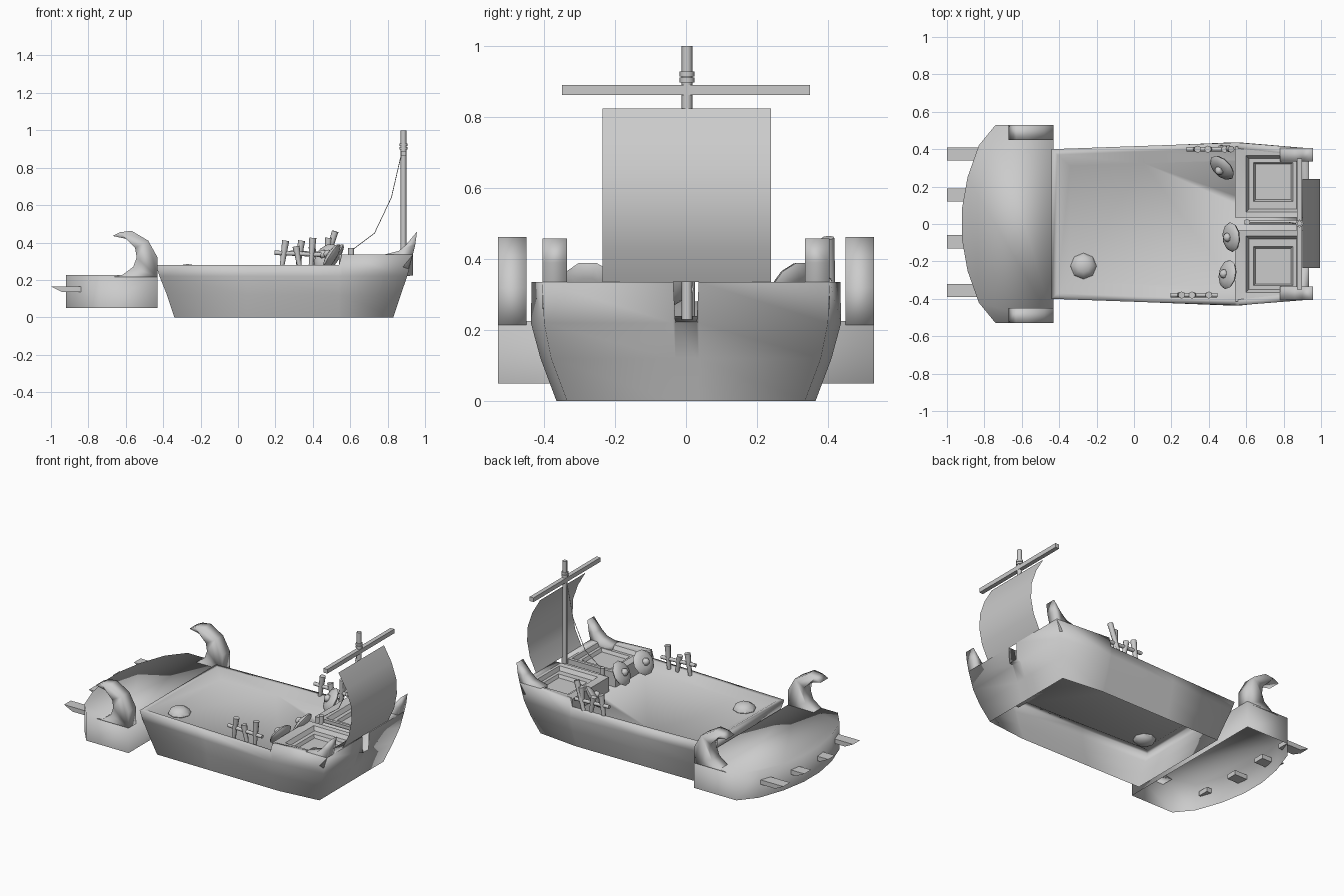
import bpy, bmesh, math
from mathutils import Vector

if "Cube" in bpy.data.objects:
    bpy.data.objects.remove(bpy.data.objects["Cube"])

grey = bpy.data.materials.new("plain_grey")
grey.use_nodes = True
grey.diffuse_color = (0.6, 0.6, 0.6, 1)
grey.node_tree.nodes["Principled BSDF"].inputs["Base Color"].default_value = (0.6, 0.6, 0.6, 1)


def finish(name, bm, angle=40):
    bmesh.ops.recalc_face_normals(bm, faces=bm.faces)
    mesh = bpy.data.meshes.new(name)
    bm.to_mesh(mesh)
    bm.free()
    obj = bpy.data.objects.new(name, mesh)
    bpy.context.collection.objects.link(obj)
    mesh.materials.append(grey)
    bpy.ops.object.select_all(action='DESELECT')
    obj.select_set(True)
    bpy.context.view_layer.objects.active = obj
    bpy.ops.object.shade_smooth_by_angle(angle=math.radians(angle))
    return obj


def bridge(bm, a, b):
    n = len(a)
    for i in range(n):
        j = (i + 1) % n
        bm.faces.new((a[i], a[j], b[j], b[i]))


def prism(name, outline, lo, hi, axis, caps=(True, True), angle=40):
    """Extrude a 2D outline along y or z."""
    bm = bmesh.new()
    rings = []
    for t in (lo, hi):
        rings.append([bm.verts.new((p, t, q) if axis == 'y' else (p, q, t)) for p, q in outline])
    bridge(bm, *rings)
    for ring, cap in zip(rings, caps):
        if cap:
            bm.faces.new(ring)
    return finish(name, bm, angle)


def rod(name, start, end, r1, r2=None, sides=8):
    a, b = Vector(start), Vector(end)
    d = b - a
    bm = bmesh.new()
    bmesh.ops.create_cone(bm, cap_ends=True, segments=sides, radius1=r1,
                          radius2=r1 if r2 is None else r2, depth=d.length)
    obj = finish(name, bm, 50)
    obj.location = (a + b) / 2
    obj.rotation_euler = d.to_track_quat('Z', 'Y').to_euler()
    return obj


def mirrored(half):
    return half + [(x, -y) for x, y in reversed(half)]


def hull_height(x, y, z):
    """Notch the bow in the middle and raise its rim on both sides."""
    if abs(y) < .033:
        return min(z, .225)
    return .335 if z == .28 and x > .55 else z


# Hull: open-bottomed shell, rolled over the rim and down to the inner floor
bm = bmesh.new()
levels = [(0, -.34, .83, .36, .365, .335), (.12, -.38, .87, .385, .41, .38),
          (.22, -.42, .905, .395, .437, .40), (.28, -.44, .935, .40, .435, .405),
          (.28, -.41, .89, .37, .405, .37), (.24, -.34, .87, .31, .34, .31)]
rings = []
for z, back, front, y_back, y_mid, y_front in levels:
    half = [(back, y_back), (.05, (y_back + y_mid) / 2), (.54, y_mid), (.555, y_mid),
            (front, y_front), (front, .036), (front, .03)]
    rings.append([bm.verts.new((x, y, hull_height(x, y, z))) for x, y in mirrored(half)])
for a, b in zip(rings, rings[1:]):
    bridge(bm, a, b)
bm.faces.new(rings[-1])
finish("hull", bm, 100)

for side, tag in ((1, "left"), (-1, "right")):
    # Raised bow deck with a shallow stepped hatch
    bm = bmesh.new()
    corners = [(.54, .035), (.54, .415), (.89, .37), (.89, .035)]
    low = [bm.verts.new((x, y * side, .24)) for x, y in corners]
    top = [bm.verts.new((x, y * side, .335)) for x, y in corners]
    bridge(bm, low, top)
    bm.faces.new(low)
    previous = top
    for x0, x1, y0, y1, z in ((.60, .88, .065, .365, .33), (.615, .87, .08, .35, .305),
                              (.64, .85, .12, .33, .305), (.65, .84, .13, .32, .285),
                              (.68, .82, .16, .29, .285)):
        ring = [bm.verts.new((x, y * side, z)) for x, y in ((x0, y0), (x0, y1), (x1, y1), (x1, y0))]
        bridge(bm, previous, ring)
        previous = ring
    bm.faces.new(previous)
    finish(tag + "_bow_deck", bm)

    # Upswept bow horn
    prism(tag + "_bow_horn", [(.78, .30), (.78, .335), (.86, .355), (.90, .39), (.957, .458),
                              (.948, .39), (.935, .335), (.91, .26)],
          .335 * side, .405 * side, 'y', angle=100)

    # Curled stern horn rising from the platform
    prism(tag + "_stern_horn", [(-.43, .215), (-.43, .32), (-.48, .41), (-.57, .463),
                                (-.63, .455), (-.67, .435), (-.60, .42), (-.55, .37), (-.542, .32),
                                (-.56, .27), (-.62, .225), (-.67, .215)],
          .45 * side, .53 * side, 'y', angle=100)

    # Peg rack on the rail
    y = .40 if side > 0 else -.38
    x = .28 if side > 0 else .195
    rod(tag + "_rack_bar", (x, y, .345), (x + .25, y, .335), .012)
    for i, (lean, height) in enumerate(((.01, .41), (-.01, .38), (.005, .425))):
        px = x + .05 + .075 * i
        rod(f"{tag}_rack_peg_{i + 1}", (px - lean, y, .27), (px + lean, y, height), .012, .019)
rod("leaning_peg", (.46, .41, .27), (.52, .40, .46), .012, .018)

# Stern platform: rounded shell, open underneath
prism("stern_platform", mirrored([(-.43, .53), (-.74, .53), (-.83, .42), (-.89, .25), (-.92, .08)]),
      .05, .225, 'z', (False, True), 100)

# Oars through the stern wall
for i, y in enumerate((.375, .155, -.095, -.355)):
    prism(f"oar_{i + 1}", [(-.83, .135), (-.83, .165), (-1, .165), (-.94, .135)],
          y - .035, y + .035, 'y')

# Mast, lashings and square yard
rod("mast", (.885, .003, .23), (.885, .003, 1), .015)
for i, z in enumerate((.905, .922)):
    rod(f"mast_lashing_{i + 1}", (.885, .003, z - .007), (.885, .003, z + .007), .021)
prism("yard", [(.871, .862), (.899, .862), (.899, .89), (.871, .89)], -.35, .35, 'y')

# Billowing sail: a single curved sheet
bm = bmesh.new()
rows = [[bm.verts.new((x, y, z)) for y in (-.235, .24)]
        for x, z in ((.93, .335), (.975, .43), (.995, .53), (.99, .63), (.955, .73), (.90, .825))]
for a, b in zip(rows, rows[1:]):
    bm.faces.new((a[0], a[1], b[1], b[0]))
finish("sail", bm)

# Rope, its post and the low centre spar
rope = [(.88, 0, .9), (.82, .01, .64), (.73, .01, .45), (.61, .01, .36)]
for i, (a, b) in enumerate(zip(rope, rope[1:])):
    rod(f"rope_{i + 1}", a, b, .002, sides=5)
rod("rope_post", (.605, .01, .24), (.605, .01, .37), .016)
rod("centre_spar", (.59, .01, .315), (.89, .01, .315), .012)

# Shields resting against the bow deck, each with a boss
for i, (x, y, turn) in enumerate(((.47, .30, 45), (.52, -.07, 5), (.50, -.27, -10))):
    bm = bmesh.new()
    bmesh.ops.create_uvsphere(bm, u_segments=10, v_segments=6, radius=.08)
    for v in bm.verts:
        v.co.z *= .3
    boss = bmesh.ops.create_uvsphere(bm, u_segments=8, v_segments=6, radius=.025)
    for v in boss["verts"]:
        v.co.z += .022
    shield = finish(f"shield_{i + 1}", bm)
    shield.location = (x, y, .325)
    shield.rotation_euler = (0, math.radians(-58), math.radians(turn))

# Sack on the floor
bm = bmesh.new()
bmesh.ops.create_uvsphere(bm, u_segments=8, v_segments=6, radius=.07)
for v in bm.verts:
    v.co.z *= .6
finish("sack", bm).location = (-.27, -.225, .243)
